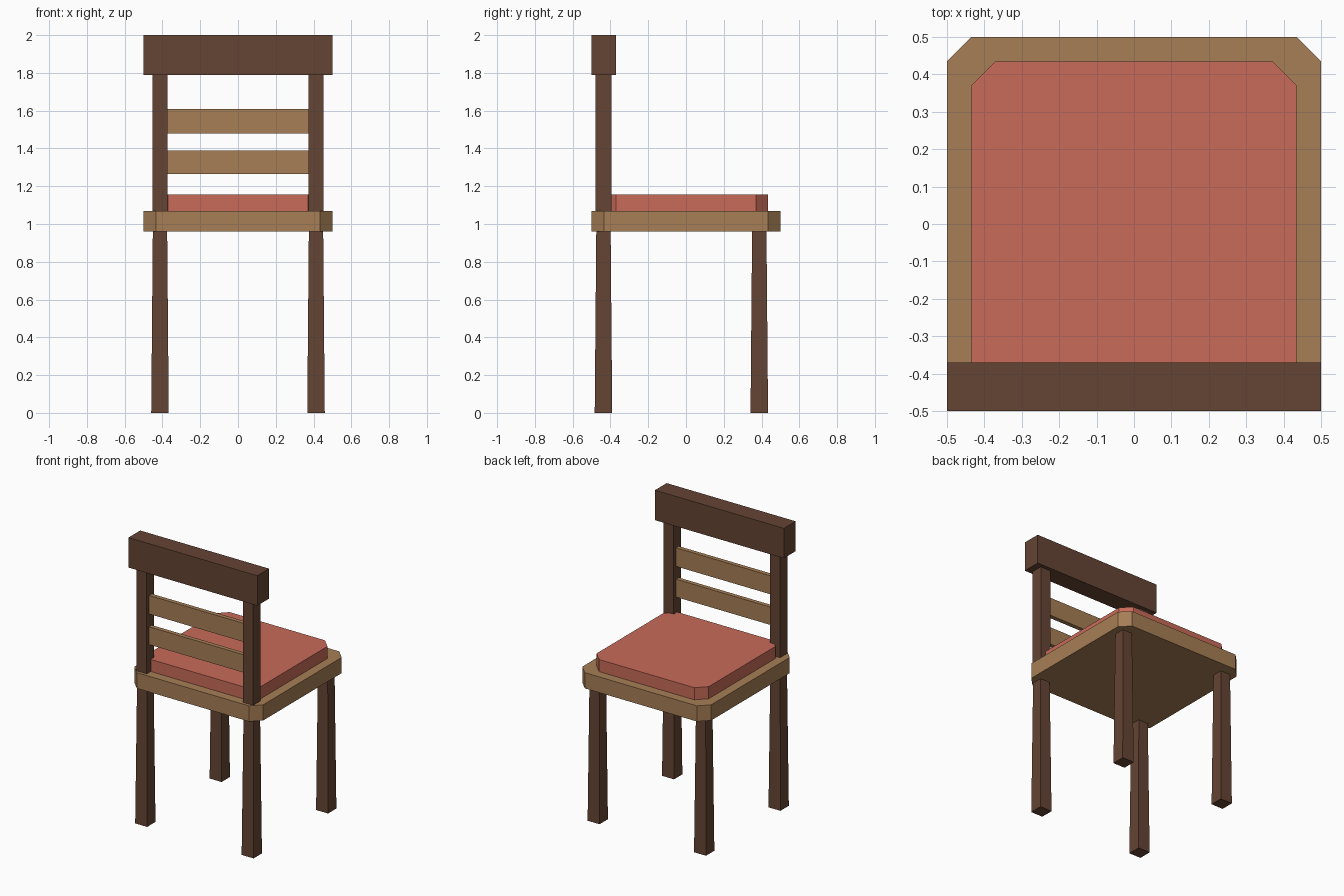
import bpy
import bmesh

cube = bpy.data.objects.get("Cube")
if cube:
    bpy.data.objects.remove(cube, do_unlink=True)


def make_material(name, rgb):
    mat = bpy.data.materials.new(name)
    mat.use_nodes = True
    mat.diffuse_color = (*rgb, 1)
    mat.node_tree.nodes["Principled BSDF"].inputs["Base Color"].default_value = (*rgb, 1)
    return mat


dark_wood = make_material("dark wood", (0.130, 0.058, 0.034))
light_wood = make_material("light wood", (0.381, 0.209, 0.091))
red_fabric = make_material("red fabric", (0.578, 0.147, 0.098))


def box(name, x, y, z, mat, chamfer=0, foot=1):
    """Box from (min, max) ranges; chamfer cuts upright edges, foot widens the base."""
    bm = bmesh.new()
    bmesh.ops.create_cube(bm, size=1)
    size = [hi - lo for lo, hi in (x, y, z)]
    centre = [(hi + lo) / 2 for lo, hi in (x, y, z)]
    for v in bm.verts:
        flare = foot if v.co.z < 0 else 1
        v.co.x *= size[0] * flare
        v.co.y *= size[1] * flare
        v.co.z *= size[2]
    if chamfer:
        upright = [e for e in bm.edges
                   if abs(e.verts[0].co.z - e.verts[1].co.z) > size[2] / 2]
        bmesh.ops.bevel(bm, geom=upright, offset=chamfer, segments=1,
                        affect='EDGES', offset_type='OFFSET')
    mesh = bpy.data.meshes.new(name)
    bm.to_mesh(mesh)
    bm.free()
    mesh.materials.append(mat)
    obj = bpy.data.objects.new(name, mesh)
    obj.location = centre
    bpy.context.collection.objects.link(obj)
    return obj


def around(c, width):
    return (c - width / 2, c + width / 2)


# Seat board and cushion with clipped corners
box("seat", (-0.5, 0.5), (-0.5, 0.5), (0.96, 1.07), light_wood, chamfer=0.065)
box("cushion", (-0.435, 0.435), (-0.435, 0.435), (1.07, 1.155), red_fabric, chamfer=0.065)

# Legs flare slightly to the floor; posts rise above the seat on the backrest side
for side, sx in (("left", 1), ("right", -1)):
    cx = 0.413 * sx
    for end, cy in (("front", -0.437), ("back", 0.388)):
        box(f"{end}_leg_{side}", around(cx, 0.076), around(cy, 0.076),
            (0, 0.96), dark_wood, foot=1.22)
    box(f"backrest_post_{side}", around(cx, 0.08), around(-0.437, 0.083),
        (1.07, 1.79), dark_wood)

# Backrest slats and top rail
for name, z in (("lower_slat", (1.265, 1.39)), ("upper_slat", (1.48, 1.61))):
    box(name, (-0.38, 0.38), (-0.452, -0.422), z, light_wood)
box("top_rail", (-0.5, 0.5), (-0.5, -0.37), (1.79, 2.0), dark_wood)
